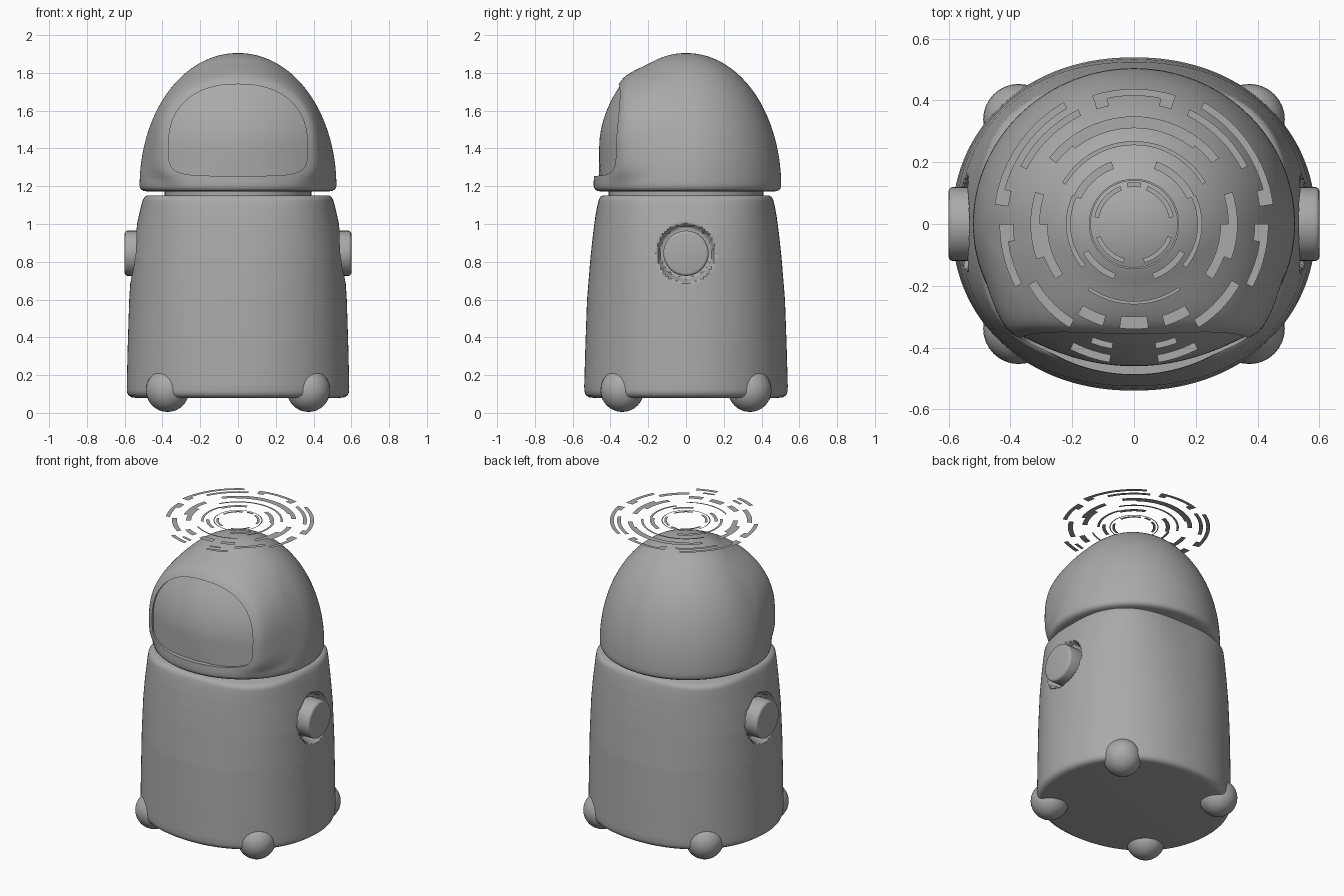
import bpy, bmesh, math
from math import sin, cos, pi, radians

cube = bpy.data.objects.get("Cube")
if cube:
    bpy.data.objects.remove(cube, do_unlink=True)

grey = bpy.data.materials.new("plain grey")
grey.use_nodes = True
COLOUR = (0.4, 0.4, 0.4, 1)
grey.diffuse_color = COLOUR
grey.node_tree.nodes["Principled BSDF"].inputs["Base Color"].default_value = COLOUR


def finish(name, bm, smooth=True, fix=True):
    """Turn a bmesh into a named object."""
    if fix:
        bmesh.ops.recalc_face_normals(bm, faces=bm.faces)
    mesh = bpy.data.meshes.new(name)
    bm.to_mesh(mesh)
    bm.free()
    obj = bpy.data.objects.new(name, mesh)
    bpy.context.collection.objects.link(obj)
    mesh.materials.append(grey)
    if smooth:
        shade(obj)
    return obj


def select(obj):
    bpy.ops.object.select_all(action='DESELECT')
    obj.select_set(True)
    bpy.context.view_layer.objects.active = obj


def shade(obj):
    select(obj)
    bpy.ops.object.shade_smooth_by_angle(angle=radians(40))


def spow(v, e):
    return math.copysign(abs(v) ** e, v)


def ease(t):
    t = min(1, max(0, t))
    return t * t * (3 - 2 * t)


def refine(rings, step):
    """Add in-between rings so that no gap in z is larger than step."""
    out = [rings[0]]
    for a, b in zip(rings, rings[1:]):
        count = max(1, math.ceil((b[2] - a[2]) / step))
        for k in range(1, count + 1):
            out.append([p + (q - p) * k / count for p, q in zip(a, b)])
    return out


def loft(rings, sides):
    """Stack of superellipse rings (rx, ry, z, exponent) with closed ends."""
    bm = bmesh.new()
    loops = []
    for rx, ry, z, n in rings:
        angles = [2 * pi * i / sides for i in range(sides)]
        loops.append([bm.verts.new((rx * spow(cos(a), 2 / n), ry * spow(sin(a), 2 / n), z))
                      for a in angles])
    for low, high in zip(loops, loops[1:]):
        for i in range(sides):
            j = (i + 1) % sides
            bm.faces.new((low[i], low[j], high[j], high[i]))
    bm.faces.new(loops[0][::-1])
    bm.faces.new(loops[-1])
    return bm


def prism(points, y0, y1):
    """Extrude an xz outline along y."""
    bm = bmesh.new()
    a = [bm.verts.new((x, y0, z)) for x, z in points]
    b = [bm.verts.new((x, y1, z)) for x, z in points]
    bm.faces.new(a)
    bm.faces.new(b[::-1])
    for i in range(len(a)):
        j = (i + 1) % len(a)
        bm.faces.new((a[i], b[i], b[j], a[j]))
    return bm


def button(x0, x1, z, r, bevel):
    """Cylinder along x with rounded rims."""
    bm = bmesh.new()
    bmesh.ops.create_cone(bm, cap_ends=True, segments=32, radius1=r, radius2=r, depth=x1 - x0)
    for v in bm.verts:
        v.co = ((x0 + x1) / 2 + v.co.z, v.co.y, z - v.co.x)
    bmesh.ops.recalc_face_normals(bm, faces=bm.faces)
    rims = [e for e in bm.edges if abs(e.verts[0].co.x - e.verts[1].co.x) < 1e-4]
    bmesh.ops.bevel(bm, geom=rims, offset=bevel, segments=3, profile=0.5, affect='EDGES')
    return bm


# Body: tapering rounded column, pressed in around each side button
SOCKET_Z = .85
bm = loft(refine([
    (.545, .495, .08, 2.12), (.565, .515, .083, 2.12), (.58, .53, .093, 2.12),
    (.588, .537, .11, 2.12), (.589, .539, .14, 2.12), (.584, .533, .35, 2.15),
    (.576, .524, .6, 2.2), (.562, .506, .82, 2.3), (.545, .492, .95, 2.4), (.526, .48, 1.04, 2.55),
    (.512, .469, 1.1, 2.7), (.503, .461, 1.13, 2.8), (.494, .452, 1.144, 2.8),
    (.48, .437, 1.152, 2.8)], .0125), 256)
for v in bm.verts:
    d = math.hypot(v.co.y, v.co.z - SOCKET_Z)
    floor = .5 + .1 * ease((d - .135) / .035)
    if d < .17 and abs(v.co.x) > floor:
        v.co.x = math.copysign(floor, v.co.x)
finish("body", bm)
finish("left_button", button(.47, .6, .845, .12, .015))
finish("right_button", button(-.6, -.47, .845, .12, .015))

# Feet: four balls under the body corners
for x, side in ((.373, "left"), (-.373, "right")):
    for y, end in ((-.338, "front"), (.338, "back")):
        bm = bmesh.new()
        bmesh.ops.create_uvsphere(bm, u_segments=32, v_segments=16, radius=.115)
        bmesh.ops.translate(bm, verts=bm.verts, vec=(x, y, .12))
        finish(f"{end}_{side}_foot", bm)

finish("neck", loft([(.388, .41, 1.14, 2), (.388, .41, 1.2, 2)], 64))

# Visor shape: arched top, boxy bottom, gently bulging surface
WIDTH, MID = .367, 1.42


def visor_half(up):
    return (.32, 2.3) if up else (.165, 5)


def visor_point(a, s=1):
    h, n = visor_half(sin(a) >= 0)
    return s * WIDTH * spow(cos(a), 2 / n), MID + s * h * spow(sin(a), 2 / n)


def visor_scale(x, z):
    h, n = visor_half(z >= MID)
    return ((abs(x) / WIDTH) ** n + (abs(z - MID) / h) ** n) ** (1 / n)


def visor_y(x, z):
    return -.46 + .75 * x * x + max(0, z - 1.4) ** 2


# Head: round dome with a brow pushed out around the visor opening
rings = [(.48, .465, 1.172, 2), (.502, .487, 1.176, 2), (.515, .499, 1.185, 2), (.521, .504, 1.2, 2)]
for i in range(1, 48):
    a = i / 48 * pi / 2
    r = cos(a) ** .98
    rings.append((.521 * r, .504 * r, 1.2 + .705 * sin(a), 2))
bm = loft(rings, 144)
for v in bm.verts:
    x, y, z = v.co
    if y < 0:
        y *= .97
        d = (visor_scale(x, z) - 1) * .34
        w = ease(1 - (d - .025) / .1) if z > 1.2 else 0
        v.co.y = min(y, y + (visor_y(x, z) - .012 - y) * w)
head = finish("head", bm)

# Visor opening cut through the front of the dome
outline = [visor_point(2 * pi * i / 96) for i in range(96)]
cutter = finish("visor_cutter", prism(outline, -.8, -.22))
cutter.hide_render = True
mod = head.modifiers.new("opening", 'BOOLEAN')
mod.operation, mod.object, mod.solver = 'DIFFERENCE', cutter, 'EXACT'
select(head)
bpy.ops.object.modifier_apply(modifier=mod.name)
bpy.data.objects.remove(cutter, do_unlink=True)
shade(head)

# Visor panel set just behind the rim
bm = bmesh.new()
loops = []
for k in range(1, 13):
    ring = [visor_point(2 * pi * i / 96, k / 12) for i in range(96)]
    loops.append([bm.verts.new((x, visor_y(x, z), z)) for x, z in ring])
bm.faces.new(loops[0])
for a, b in zip(loops, loops[1:]):
    for i in range(96):
        j = (i + 1) % 96
        bm.faces.new((a[i], b[i], b[j], a[j]))
finish("visor", bm)

# Halo: flat broken rings above the head (inner radius, outer radius, start, end), mirrored in x
ARCS = [
    (.415, .437, 72, 90), (.39, .437, 72, 78), (.432, .455, 8, 60), (.41, .455, 8, 15),
    (.39, .412, 27, 64), (.31, .348, 52, 90), (.32, .348, 38, 52), (.41, .435, -28, 0),
    (.39, .435, -8, 0), (.365, .395, -58, -30), (.305, .335, -20, 18), (.28, .31, -35, 0),
    (.31, .345, -73, -58), (.3, .34, -90, -82), (.43, .455, -80, -63), (.39, .41, -80, -70),
    (.25, .26, -90, -55), (.255, .268, 30, 90), (.205, .22, -40, 25), (.19, .215, 25, 70),
    (.17, .19, -70, -30), (.14, .146, -90, 90), (.115, .13, 10, 70), (.115, .13, -75, -20),
    (.12, .135, 80, 90)]
bm = bmesh.new()
for r0, r1, a0, a1 in ARCS:
    steps = max(2, (a1 - a0) // 4)
    for s in (-1, 1):
        pairs = []
        for i in range(steps + 1):
            a = radians(a0 + (a1 - a0) * i / steps)
            pairs.append([bm.verts.new((s * r * cos(a), r * sin(a), 2)) for r in (r0, r1)])
        for p, q in zip(pairs, pairs[1:]):
            quad = (p[0], p[1], q[1], q[0])
            bm.faces.new(quad if s > 0 else quad[::-1])
finish("halo", bm, smooth=False, fix=False)
